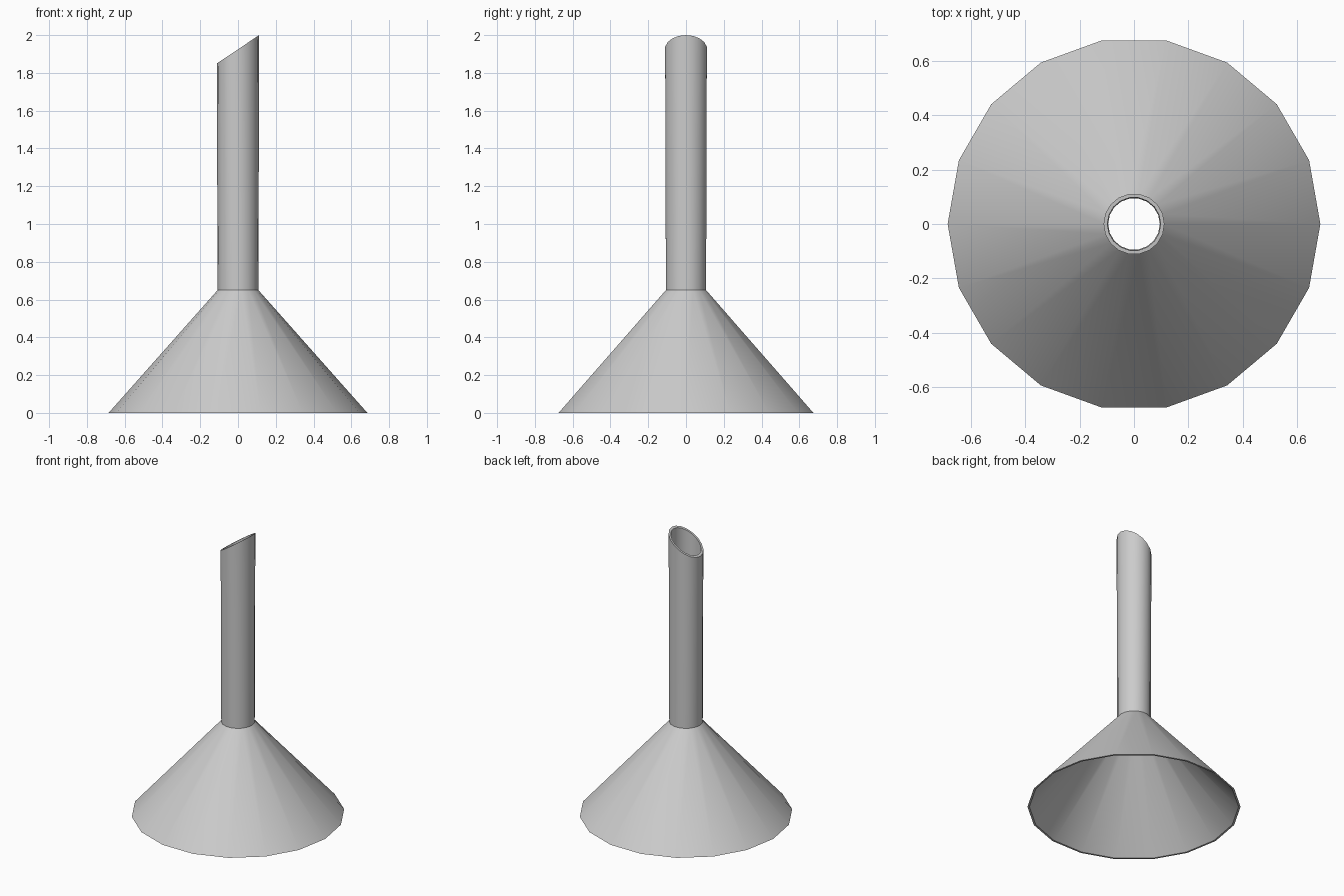
import bpy, bmesh, math

if "Cube" in bpy.data.objects:
    bpy.data.objects.remove(bpy.data.objects["Cube"])

SIDES = 18
# Closed wall section (radius, height, slanted?) : outside going up, inside coming down
PROFILE = [
    (0.685, 0.0, False), (0.108, 0.65, False), (0.112, 1.925, True),
    (0.098, 1.925, True), (0.095, 0.645, False), (0.672, 0.0, False),
]
SLANT = 0.075 / 0.112  # slope of the cut spout tip


def ring(bm, radius, height, slanted):
    verts = []
    for i in range(SIDES):
        a = 2 * math.pi * i / SIDES
        x, y = radius * math.cos(a), radius * math.sin(a)
        verts.append(bm.verts.new((x, y, height + (SLANT * x if slanted else 0))))
    return verts


# Funnel: one hollow wall, cone below and angled spout above
bm = bmesh.new()
rings = [ring(bm, *p) for p in PROFILE]
for k, low in enumerate(rings):
    high = rings[(k + 1) % len(rings)]
    for i in range(SIDES):
        j = (i + 1) % SIDES
        bm.faces.new((low[i], low[j], high[j], high[i]))
bmesh.ops.recalc_face_normals(bm, faces=bm.faces)

mesh = bpy.data.meshes.new("funnel")
bm.to_mesh(mesh)
bm.free()
funnel = bpy.data.objects.new("funnel", mesh)
bpy.context.collection.objects.link(funnel)

# Smooth round the wall, crisp at neck and rims
bpy.context.view_layer.objects.active = funnel
funnel.select_set(True)
bpy.ops.object.shade_smooth_by_angle(angle=math.radians(30))
